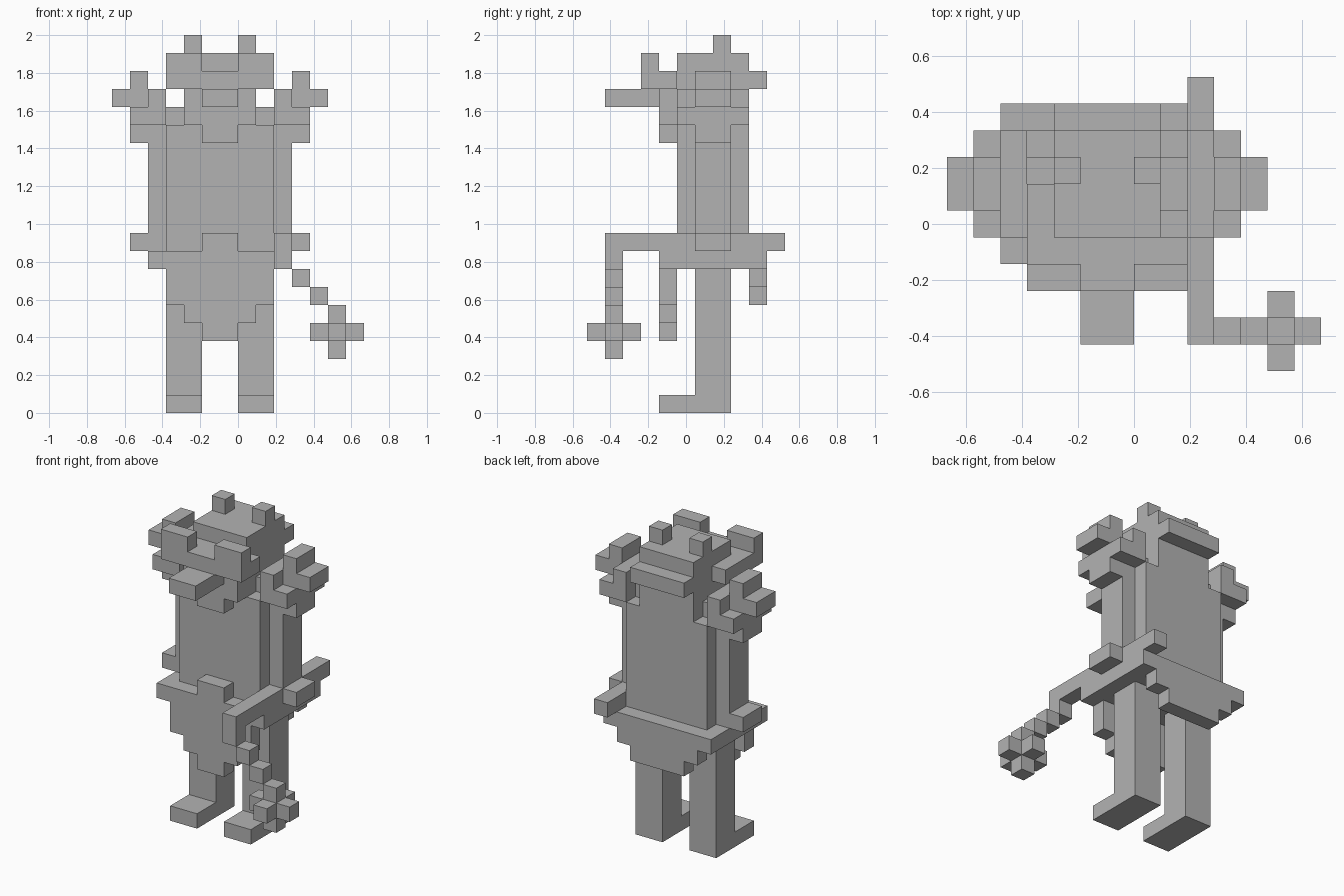
import bpy
import bmesh
from mathutils import Matrix, Vector

if "Cube" in bpy.data.objects:
    bpy.data.objects.remove(bpy.data.objects["Cube"], do_unlink=True)

# One block of the figure; y is counted from the front of the model
UNIT = 2 / 21
MID_X = -1
ORIGIN = Vector((0, 5.5, 0))

stone = bpy.data.materials.new("plain_grey")
stone.use_nodes = True
GREY = (0.45, 0.45, 0.45, 1)
stone.diffuse_color = GREY
stone.node_tree.nodes["Principled BSDF"].inputs["Base Color"].default_value = GREY


def box(x, y, z):
    """A block given by its span on each axis."""
    return (x, y, z)


def centred(half, y, z):
    """A block centred on the body's own middle."""
    return ((MID_X - half, MID_X + half), y, z)


def mirrored(block):
    x, y, z = block
    return ((2 * MID_X - x[1], 2 * MID_X - x[0]), y, z)


def part(name, blocks):
    bm = bmesh.new()
    for spans in blocks:
        low = Vector([s[0] for s in spans]) - ORIGIN
        high = Vector([s[1] for s in spans]) - ORIGIN
        size = (high - low) * UNIT
        place = Matrix.Translation((low + high) * UNIT / 2)
        bmesh.ops.create_cube(bm, size=1, matrix=place @ Matrix.Diagonal(size).to_4x4())
    mesh = bpy.data.meshes.new(name)
    bm.to_mesh(mesh)
    bm.free()
    mesh.materials.append(stone)
    obj = bpy.data.objects.new(name, mesh)
    bpy.context.collection.objects.link(obj)
    return obj


def pair(name, blocks):
    part("left_" + name, blocks)
    part("right_" + name, [mirrored(b) for b in blocks])


# Depth spans shared by several parts
TRUNK = (5, 9)
LIMB = (6, 8)
FRONT = (4, 5)
BACK = (9, 10)
BROW = (3, 4)
CHAIN = (1, 2)

# Legs with forward feet
pair("leg", [box((0, 2), LIMB, (0, 8)), box((0, 2), (4, 6), (0, 1))])

# Torso and belt
part("torso", [centred(3, TRUNK, (9, 16))])
part("belt", [centred(4, (4, 10), (8, 9)), centred(1, FRONT, (9, 10))])

# Stepped cloth hanging at the front and back
part("front_cloth", [centred(3, FRONT, (6, 8)),
                     centred(2, FRONT, (5, 6)),
                     centred(1, FRONT, (4, 5))])
part("back_cloth", [centred(3, BACK, (7, 8)), centred(2, BACK, (6, 7))])

# Arms hanging at the sides, with hands
pair("arm", [box((2, 3), LIMB, (9, 15)), box((3, 4), LIMB, (9, 10))])

# Spiked shoulder pads joined to the neck
pair("shoulder_pad", [box((2, 4), LIMB, (15, 16)),
                      box((2, 4), TRUNK, (16, 17)),
                      box((1, 2), LIMB, (16, 17)),
                      box((2, 3), TRUNK, (17, 18)),
                      box((3, 5), LIMB, (17, 18)),
                      box((3, 4), LIMB, (18, 19))])

# Head, with a jaw that steps down over the chest
part("head", [centred(2, TRUNK, (16, 20)),
              centred(2, FRONT, (16, 18)),
              centred(2, BACK, (18, 19))])
part("chin", [centred(1, FRONT, (15, 16))])
part("snout", [centred(1, (1, 4), (17, 18))])
part("brow", [centred(3, (3, 5), (18, 19)), box((-4, -3), (5, 7), (18, 19))])
pair("brow_horn", [box((0, 2), BROW, (19, 20))])
pair("ear", [box((0, 1), (7, 8), (20, 21))])

# Flail: long handle, diagonal chain and a spiked ball
part("flail_handle", [box((2, 3), (1, 11), (9, 10)), box((2, 3), CHAIN, (8, 9))])
part("flail_chain", [box((3 + i, 4 + i), CHAIN, (7 - i, 8 - i)) for i in range(2)])
part("flail_ball", [box((4, 7), CHAIN, (4, 5)),
                    box((5, 6), (0, 3), (4, 5)),
                    box((5, 6), CHAIN, (3, 6))])
